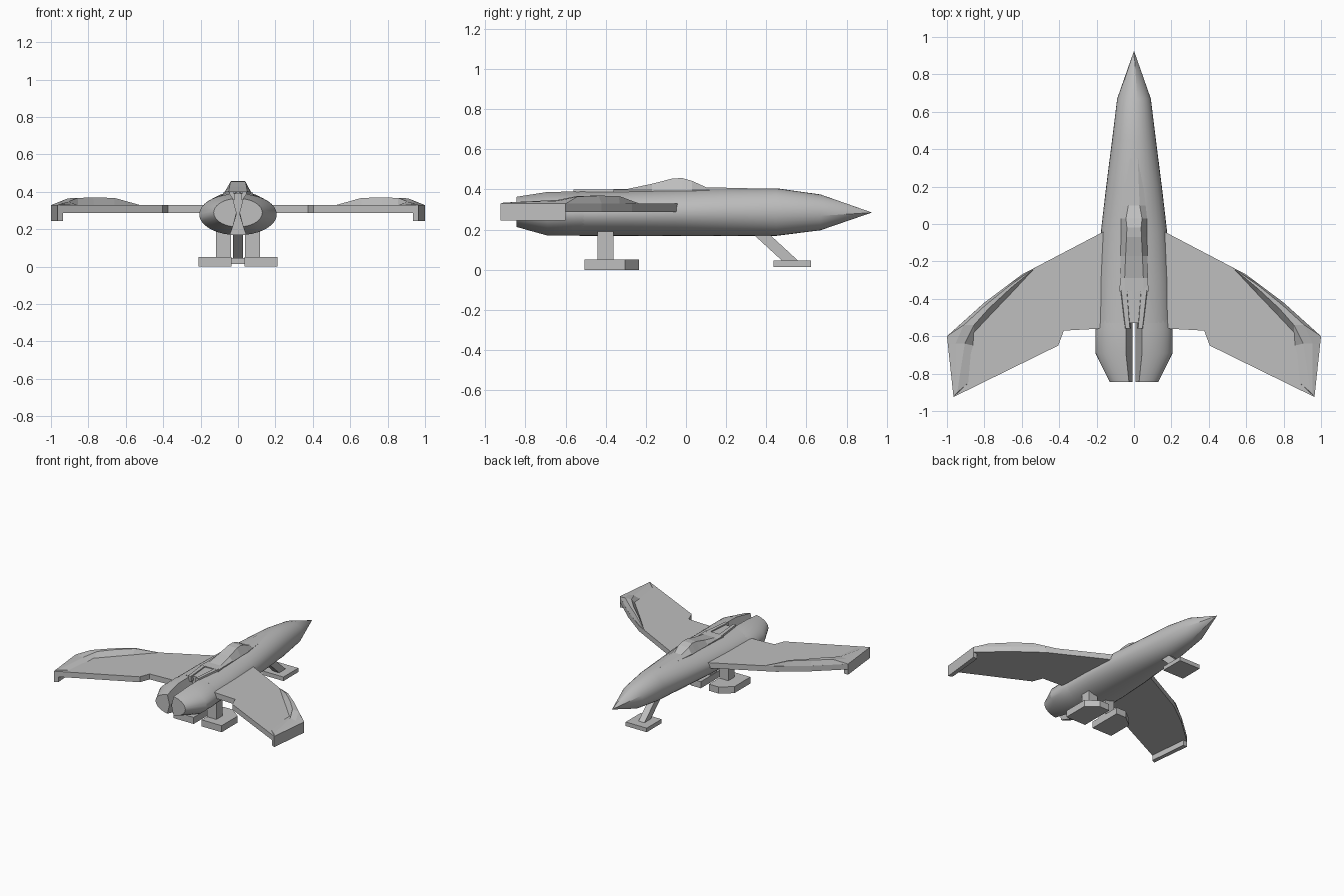
import bpy, bmesh, math

grey = bpy.data.materials.new("plain_grey")
grey.diffuse_color = (0.52, 0.52, 0.52, 1)


def loft(name, rings, mirror=False, smooth=False):
    """Skin a row of equal-sized point rings, cap both ends, optionally mirror in x."""
    bm = bmesh.new()
    for s in ((1, -1) if mirror else (1,)):
        vs = [[bm.verts.new((x * s, y, z)) for x, y, z in r] for r in rings]
        n = len(vs[0])
        for a, b in zip(vs, vs[1:]):
            for i in range(n):
                j = (i + 1) % n
                bm.faces.new((a[i], a[j], b[j], b[i]))
        bm.faces.new(vs[0])
        bm.faces.new(vs[-1])
    bmesh.ops.remove_doubles(bm, verts=bm.verts, dist=0.0005)
    bmesh.ops.recalc_face_normals(bm, faces=bm.faces)
    me = bpy.data.meshes.new(name)
    bm.to_mesh(me)
    bm.free()
    me.materials.append(grey)
    ob = bpy.data.objects.new(name, me)
    bpy.context.collection.objects.link(ob)
    if smooth:
        bpy.ops.object.select_all(action='DESELECT')
        ob.select_set(True)
        bpy.context.view_layer.objects.active = ob
        bpy.ops.object.shade_smooth_by_angle(angle=math.radians(25))
    return ob


def prism(name, outline, z0, z1, mirror=False):
    return loft(name, [[(x, y, z) for x, y in outline] for z in (z0, z1)], mirror)


def box(x0, x1, y0, y1):
    return [(x0, y0), (x1, y0), (x1, y1), (x0, y1)]


# Fuselage: elliptical sections (y, half width, bottom z, top z)
body = [(0.925, 0.0005, 0.2845, 0.2855), (0.67, 0.09, 0.197, 0.375),
        (0.45, 0.117, 0.169, 0.406), (0.2, 0.149, 0.168, 0.406),
        (-0.05, 0.178, 0.168, 0.403), (-0.3, 0.194, 0.168, 0.397),
        (-0.53, 0.2, 0.168, 0.393)]
N = 32
rings = []
for y, w, b, t in body:
    rings.append([(w * math.cos(2 * math.pi * i / N), y,
                   (b + t) / 2 + (t - b) / 2 * math.sin(2 * math.pi * i / N))
                  for i in range(N)])
loft("fuselage", rings, smooth=True)

# Twin engines: half-ellipse sections with a pinched inner side
rings = []
for y, w, b, t in [(-0.5, 0.198, 0.169, 0.392), (-0.56, 0.206, 0.168, 0.392),
                   (-0.69, 0.207, 0.168, 0.39), (-0.845, 0.13, 0.212, 0.365)]:
    zc, h = (b + t) / 2, (t - b) / 2
    r = []
    for i in range(17):
        a = math.radians(-78 + 156 * i / 16)
        r.append((w * math.cos(a), y, zc + h * math.sin(a)))
    r.append((0.008, y, zc))
    rings.append(r)
loft("engines", rings, mirror=True, smooth=True)

# Canopy and dorsal spine: trapezoid sections (y, base half width, top half width, top z)
rings = []
for y, w, tw, z in [(0.35, 0.035, 0.02, 0.405), (0.1, 0.062, 0.03, 0.411),
                    (0.03, 0.07, 0.043, 0.443), (-0.02, 0.07, 0.038, 0.457),
                    (-0.07, 0.07, 0.04, 0.454), (-0.17, 0.072, 0.045, 0.428),
                    (-0.29, 0.074, 0.05, 0.403), (-0.36, 0.078, 0.05, 0.402)]:
    rings.append([(-w, y, 0.36), (w, y, 0.36), (w, y, min(z, 0.398)),
                  (tw, y, z), (-tw, y, z), (-w, y, min(z, 0.398))])
loft("canopy", rings)

# Rails fading back onto the engines
loft("spine_rail", [[(0.035, -0.34, 0.36), (0.08, -0.34, 0.36), (0.07, -0.34, 0.401), (0.04, -0.34, 0.401)],
                    [(0.016, -0.56, 0.36), (0.05, -0.56, 0.36), (0.045, -0.56, 0.401), (0.022, -0.56, 0.401)]],
     mirror=True)

# Wings
prism("wing", [(0.1, -0.01), (0.18, -0.05), (0.6, -0.27), (0.8, -0.42), (1.0, -0.6),
               (0.965, -0.925), (0.405, -0.65), (0.375, -0.57), (0.1, -0.555)],
      0.287, 0.33, mirror=True)

# Raised leading edge that wraps round the wing tip
B = 0.329
loft("wing_edge_ridge", [
    [(0.53, -0.236, B), (0.53, -0.2355, B + 0.002), (0.531, -0.235, B + 0.002), (0.532, -0.2345, B)],
    [(0.66, -0.375, B), (0.662, -0.345, 0.368), (0.672, -0.335, 0.368), (0.68, -0.33, B)],
    [(0.77, -0.49, B), (0.775, -0.45, 0.369), (0.795, -0.435, 0.369), (0.8, -0.42, B)],
    [(0.855, -0.58, B), (0.855, -0.54, 0.368), (0.91, -0.54, 0.365), (1.0, -0.6, B)],
    [(0.858, -0.65, B), (0.905, -0.64, 0.348), (0.955, -0.64, 0.343), (0.995, -0.64, B)],
    [(0.875, -0.84, B), (0.945, -0.9, 0.335), (0.955, -0.91, 0.334), (0.965, -0.925, B)],
], mirror=True)

# Turned-down wing tips
prism("wing_tip", [(1.0, -0.6), (0.965, -0.925), (0.935, -0.91), (0.965, -0.6)],
      0.245, 0.33, mirror=True)

# Main landing gear
prism("rear_leg", box(0.038, 0.118, -0.44, -0.362), 0.04, 0.22, mirror=True)
prism("rear_foot", [(0.035, -0.505), (0.21, -0.505), (0.21, -0.305),
                    (0.12, -0.235), (0.035, -0.235)], 0.0, 0.052, mirror=True)

# Nose landing gear: slanted strut and flat foot
loft("front_leg", [[(x, y0, z) for x, y0 in box(-0.026, 0.026, a, b)]
                   for a, b, z in [(0.31, 0.39, 0.2), (0.495, 0.575, 0.03)]])
prism("front_foot", box(-0.092, 0.092, 0.437, 0.623), 0.014, 0.046)
